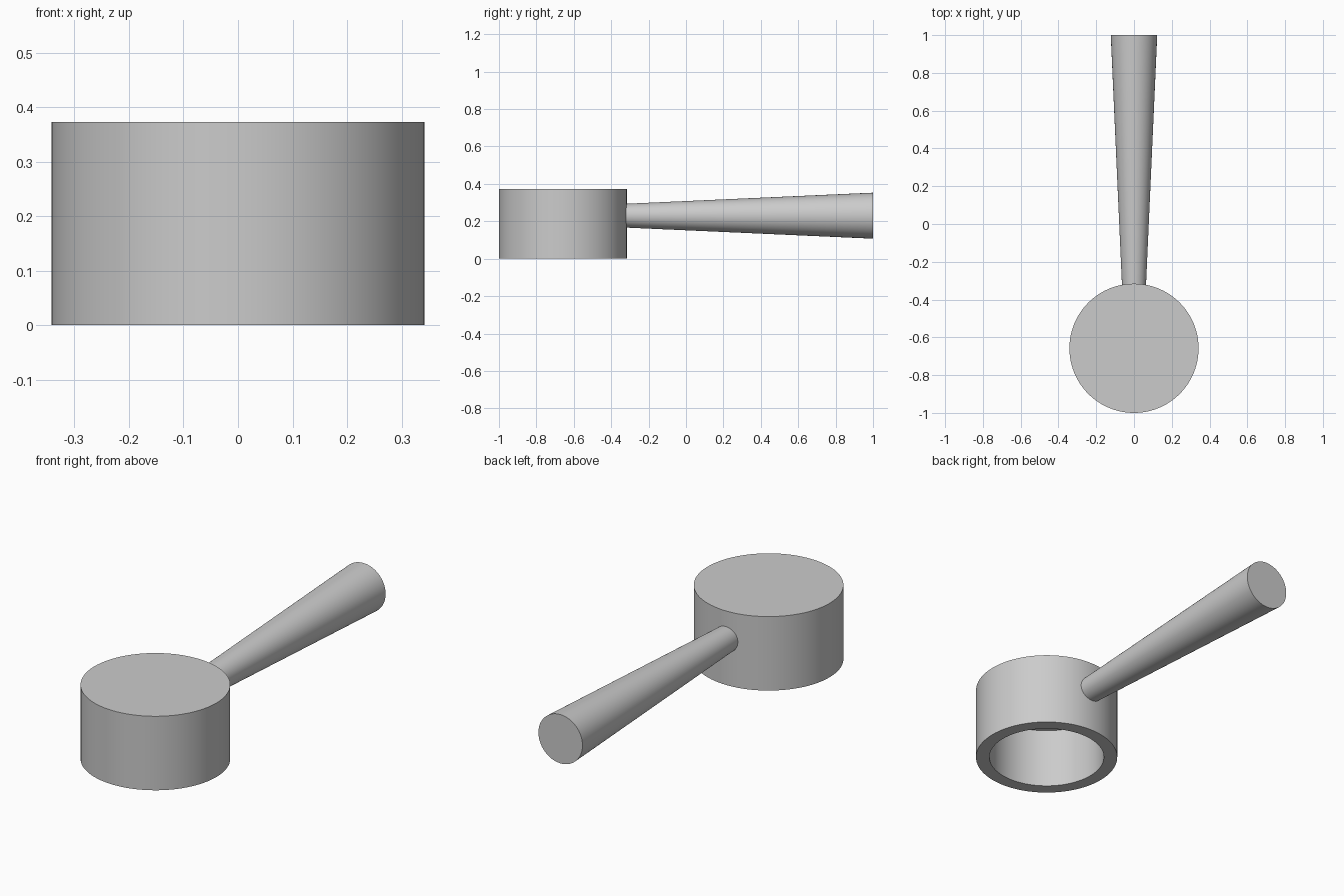
import bpy, bmesh, math
from mathutils import Matrix

if "Cube" in bpy.data.objects:
    bpy.data.objects.remove(bpy.data.objects["Cube"])


def lathe(name, profile, matrix, segments=64):
    """Spin a (radius, height) profile about its axis; both ends sit on the axis."""
    bm = bmesh.new()
    verts = [bm.verts.new((r, 0, h)) for r, h in profile]
    edges = [bm.edges.new(pair) for pair in zip(verts, verts[1:])]
    bmesh.ops.spin(bm, geom=verts + edges, axis=(0, 0, 1), cent=(0, 0, 0),
                   angle=math.tau, steps=segments, use_duplicate=False)
    bmesh.ops.remove_doubles(bm, verts=bm.verts, dist=1e-4)
    bmesh.ops.recalc_face_normals(bm, faces=bm.faces)
    bmesh.ops.transform(bm, matrix=matrix, verts=bm.verts)
    mesh = bpy.data.meshes.new(name)
    bm.to_mesh(mesh)
    bm.free()
    obj = bpy.data.objects.new(name, mesh)
    bpy.context.collection.objects.link(obj)
    bpy.ops.object.select_all(action='DESELECT')
    obj.select_set(True)
    bpy.context.view_layer.objects.active = obj
    bpy.ops.object.shade_smooth_by_angle(angle=math.radians(35))
    return obj


# Round head: closed on top, hollow from below
lathe("hollow_head",
      [(0, 0.373), (0.342, 0.373), (0.342, 0), (0.277, 0), (0.277, 0.308), (0, 0.308)],
      Matrix.Translation((0, -0.658, 0)), 96)

# Handle: widens toward the back, its narrow end buried in the head wall
lathe("tapered_handle",
      [(0, -0.36), (0.062, -0.36), (0.123, 1.0), (0, 1.0)],
      Matrix.Translation((0, 0, 0.23)) @ Matrix.Rotation(-math.pi / 2, 4, 'X'))
